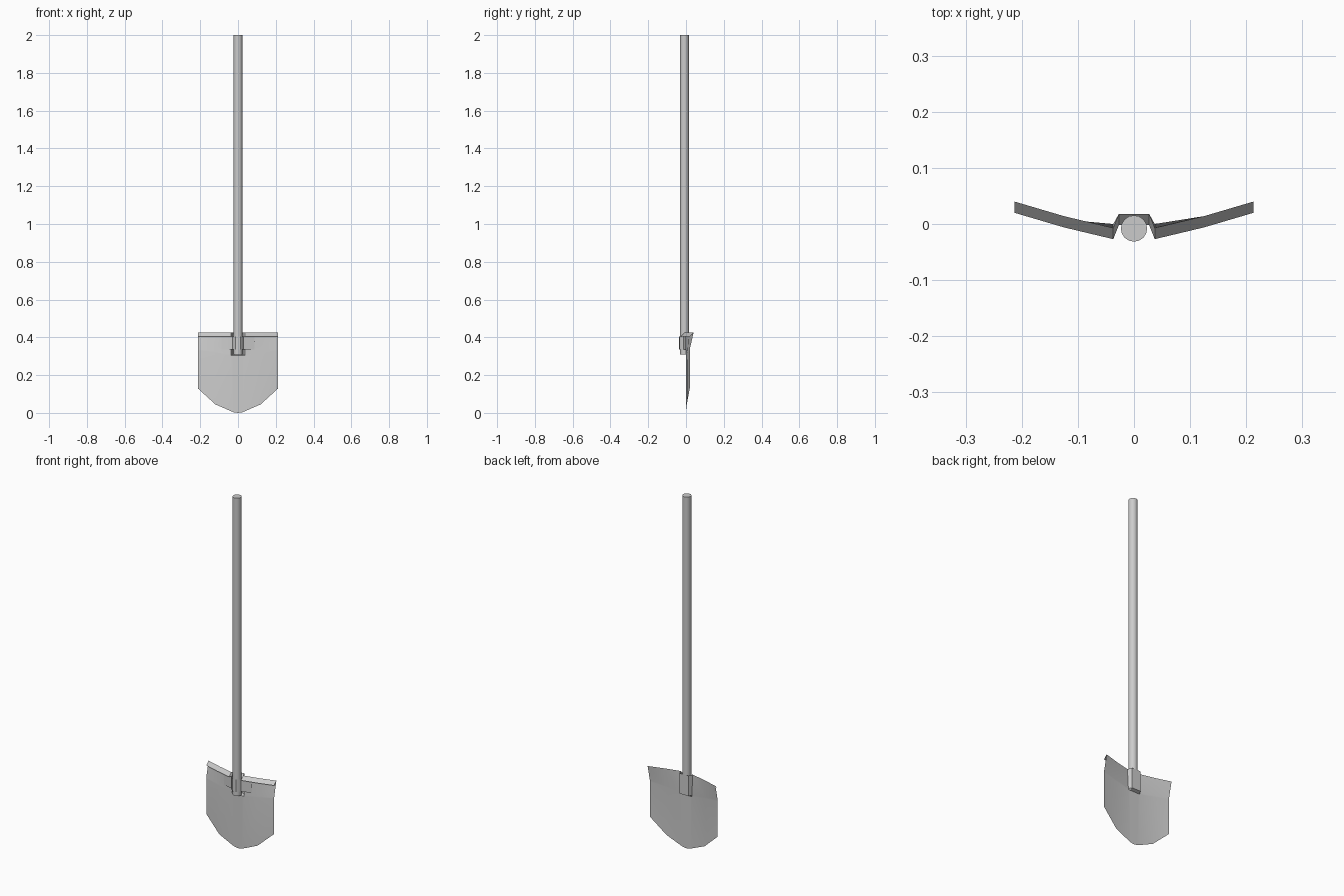
import bpy, bmesh, math

if "Cube" in bpy.data.objects:
    bpy.data.objects.remove(bpy.data.objects["Cube"])


def mirrored(half):
    """Half profile from the centre line outward -> full profile."""
    return [(-x, y, z) for x, y, z in reversed(half) if x > 0] + list(half)


def sheet(name, rows):
    """Skin rows of points with a single-layer metal sheet."""
    bm = bmesh.new()
    grid = [[bm.verts.new(p) for p in mirrored(r)] for r in rows]
    for a, b in zip(grid, grid[1:]):
        for i in range(len(a) - 1):
            bm.faces.new((b[i], b[i + 1], a[i + 1], a[i]))
    return finish(name, bm)


def finish(name, bm):
    mesh = bpy.data.meshes.new(name)
    bm.to_mesh(mesh)
    bm.free()
    ob = bpy.data.objects.new(name, mesh)
    bpy.context.collection.objects.link(ob)
    bpy.ops.object.select_all(action='DESELECT')
    ob.select_set(True)
    bpy.context.view_layer.objects.active = ob
    bpy.ops.object.shade_smooth_by_angle(angle=math.radians(30))
    return ob


# Blade: top edge bent into a V with a channel behind the handle
xs = (0.0, 0.027, 0.037, 0.125, 0.213)
top_y = (0.018, 0.018, -0.007, 0.014, 0.04)
bend_y = (0.018, 0.018, 0.0, 0.008, 0.02)
bend_z = (0.31, 0.31, 0.31, 0.325, 0.337)
low_y = (0.0, 0.0, 0.0, 0.007, 0.02)
low_z = (0.304, 0.304, 0.304, 0.318, 0.33)
tip = [(0.0, 0.0, 0.0), (0.022, 0.0, 0.003), (0.032, 0.0, 0.007),
       (0.12, 0.004, 0.045), (0.213, 0.02, 0.13)]

sheet("blade", [
    [(x, y, 0.425) for x, y in zip(xs, top_y)],
    list(zip(xs, bend_y, bend_z)),
    list(zip(xs, low_y, low_z)),
    tip,
])

# Foot rest: narrow lip folded forward along the top edge
sheet("foot_rest", [
    [(x, y - 0.02, 0.405) for x, y in zip(xs, top_y)],
    [(x, y, 0.425) for x, y in zip(xs, top_y)],
])

# Strap wrapping the front of the handle, wings lying on the blade
strap = [(0.0, -0.036), (0.012, -0.034), (0.023, -0.024), (0.028, -0.013),
         (0.038, -0.010), (0.088, 0.0)]
sheet("handle_strap", [[(x, y, z) for x, y in strap] for z in (0.405, 0.335)])

# Handle
bm = bmesh.new()
bmesh.ops.create_cone(bm, cap_ends=True, segments=16, radius1=0.0235,
                      radius2=0.0235, depth=1.69)
bmesh.ops.translate(bm, verts=bm.verts, vec=(0, -0.008, 1.155))
finish("handle", bm)
